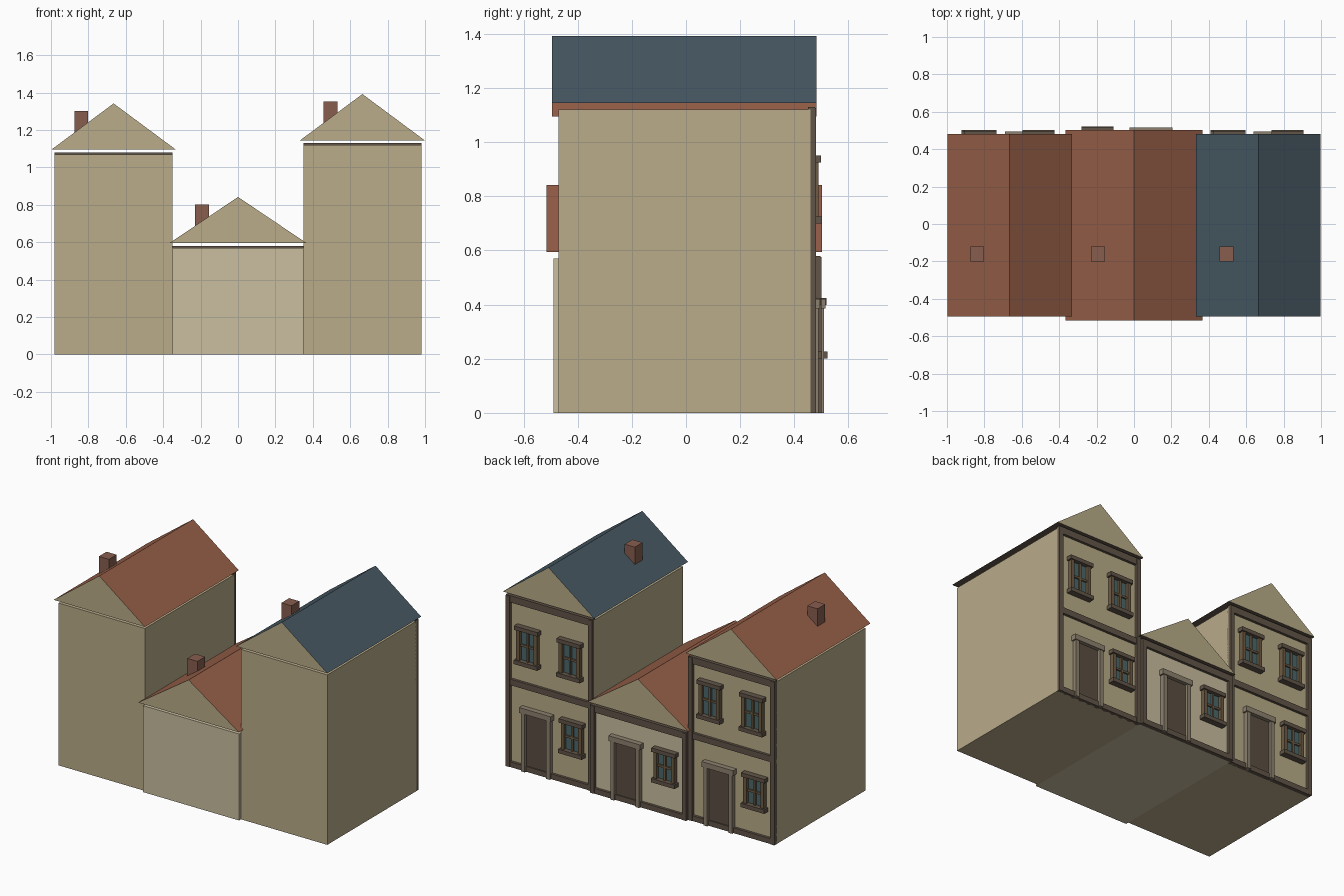
import bpy, bmesh

if "Cube" in bpy.data.objects:
    bpy.data.objects.remove(bpy.data.objects["Cube"])


def mat(name, r, g, b):
    m = bpy.data.materials.new(name)
    m.diffuse_color = [(c / 255) ** 2.2 for c in (r, g, b)] + [1]
    m.use_nodes = True
    m.node_tree.nodes["Principled BSDF"].inputs["Base Color"].default_value = m.diffuse_color
    return m


WALL = mat("plaster", 184, 170, 136)
PALE = mat("pale_plaster", 200, 189, 158)
TRIM = mat("dark_timber", 98, 86, 74)
STONE = mat("door_surround", 140, 128, 110)
DOOR = mat("door_wood", 92, 80, 68)
FRAME = mat("window_frame", 110, 92, 70)
GLASS = mat("glass", 78, 104, 106)
RED = mat("red_tiles", 150, 96, 74)
BLUE = mat("blue_slate", 72, 89, 99)
BRICK = mat("chimney_brick", 134, 94, 80)


def finish(name, bm, mats):
    bmesh.ops.recalc_face_normals(bm, faces=bm.faces)
    me = bpy.data.meshes.new(name)
    bm.to_mesh(me)
    bm.free()
    for m in mats:
        me.materials.append(m)
    ob = bpy.data.objects.new(name, me)
    bpy.context.collection.objects.link(ob)
    return ob


def boxes(name, material, spans):
    """One object from boxes given as (x0, x1, y0, y1, z0, z1)."""
    bm = bmesh.new()
    for x0, x1, y0, y1, z0, z1 in spans:
        vs = bmesh.ops.create_cube(bm, size=1)["verts"]
        for v in vs:
            v.co.x = x1 if v.co.x > 0 else x0
            v.co.y = y1 if v.co.y > 0 else y0
            v.co.z = z1 if v.co.z > 0 else z0
    return finish(name, bm, [material])


def roof(name, cx, half, y0, y1, z0, z1, tiles):
    bm = bmesh.new()
    prof = [(cx - half, z0), (cx + half, z0), (cx, z1)]
    a, b = [[bm.verts.new((x, y, z)) for x, z in prof] for y in (y0, y1)]
    bm.faces.new(a)
    bm.faces.new(b)
    for i, slot in enumerate((2, 1, 1)):    # underside, then two slopes
        j = (i + 1) % 3
        bm.faces.new((a[i], a[j], b[j], b[i])).material_index = slot
    return finish(name, bm, [WALL, tiles, TRIM])


def window(name, cx, y, z0, z1):
    w = 0.07
    zm = (z0 + z1) / 2
    boxes(name + "_glass", GLASS, [(cx - w, cx + w, y - .01, y + .01, z0 + .01, z1 - .01)])
    # jambs and glazing bars
    boxes(name + "_frame", FRAME, [
        (cx - w - .005, cx - w + .018, y - .01, y + .03, z0 + .01, z1 - .01),
        (cx + w - .018, cx + w + .005, y - .01, y + .03, z0 + .01, z1 - .01),
        (cx - .007, cx + .007, y - .01, y + .022, z0 + .01, z1 - .01),
        (cx - w, cx + w, y - .01, y + .02, zm - .007, zm + .007)])
    # head and sill
    boxes(name + "_head_and_sill", TRIM, [
        (cx - .086, cx + .086, y - .01, y + .042, z0, z0 + .026),
        (cx - .086, cx + .086, y - .01, y + .038, z1 - .026, z1)])


def house(name, cx, half, y0, y1, top, storeys, wall, tiles, roof_half, chimney_x):
    l, r = cx - half, cx + half
    boxes(name + "_walls", wall, [(l, r, y0, y1, 0, top - .005)])
    # corner posts and horizontal beams on the facade
    t0, t1 = y1 - .01, y1 + .02
    trim = [(l, l + .03, t0, t1, 0, top), (r - .03, r, t0, t1, 0, top),
            (l, r, t0, t1 - .003, 0, .035),
            (l, r, t0, t1 - .003, top - .04, top + .005)]
    if storeys == 2:
        trim.append((l, r, t0, t1 - .003, .54, .58))
    boxes(name + "_timbers", TRIM, trim)
    # door with surround
    d = cx + .09
    boxes(name + "_door", DOOR, [(d - .09, d + .09, y1 - .01, y1 + .01, 0, .39)])
    boxes(name + "_door_surround", STONE, [
        (d - .105, d - .078, y1 - .01, y1 + .03, 0, .39),
        (d + .078, d + .105, y1 - .01, y1 + .03, 0, .39),
        (d - .115, d + .115, y1 - .01, y1 + .035, .385, .42)])
    # windows
    window(name + "_ground_window", cx - (.17 if storeys == 2 else .195), y1, .2, .425)
    if storeys == 2:
        for side, s in (("left", -1), ("right", 1)):
            window(name + "_upper_window_" + side, cx + s * .155, y1, .70, .95)
    # roof sits just above the walls
    base = top + .02
    roof(name + "_roof", cx, roof_half, y0 - .025, y1 + .022, base, base + .247, tiles)
    boxes(name + "_chimney", BRICK,
          [(chimney_x - .037, chimney_x + .037, -.2, -.12, base, base + .207)])


house("left_house", -.665, .315, -.47, .46, 1.075, 2, WALL, RED, .333, -.838)
house("middle_house", 0, .35, -.49, .48, .575, 1, PALE, RED, .367, -.193)
house("right_house", .665, .315, -.47, .46, 1.125, 2, WALL, BLUE, .333, .494)
